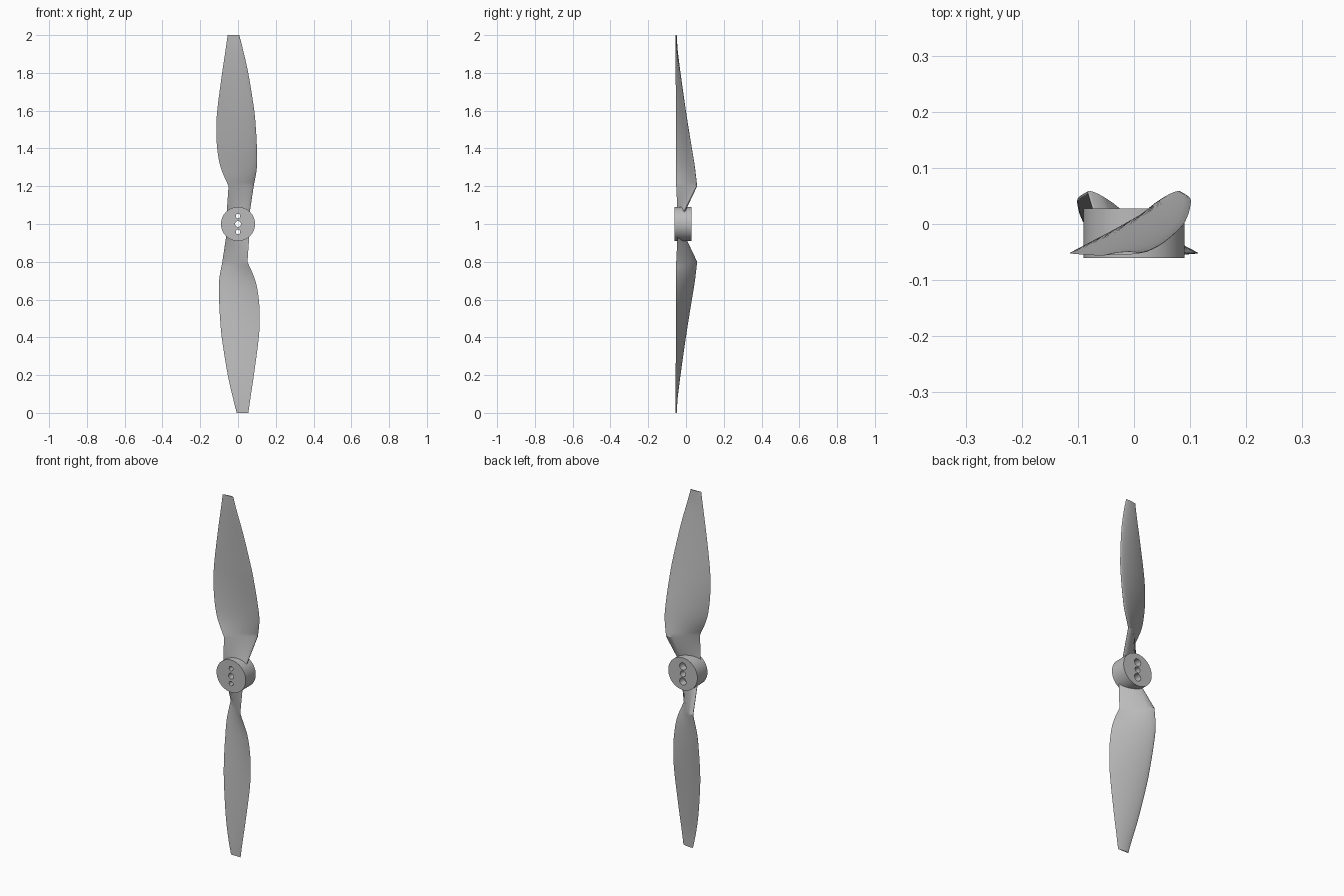
import bpy, bmesh, math
from mathutils import Vector, Matrix

if "Cube" in bpy.data.objects:
    bpy.data.objects.remove(bpy.data.objects["Cube"], do_unlink=True)

grey = bpy.data.materials.new("light grey")
grey.use_nodes = True
grey.diffuse_color = (0.5, 0.5, 0.5, 1)
grey.node_tree.nodes["Principled BSDF"].inputs["Base Color"].default_value = (0.5, 0.5, 0.5, 1)

HUB_Z = 1.0
SIDE = 14          # points along each side of the section
STEPS = 5          # rings between stations

# Blade stations: height, trailing x, trailing y, leading x, leading y, thickness
ROOT = (1.06, -0.06, -0.045, 0.062, -0.012, 0.02)
STATIONS = [
    (1.2, -0.05, -0.052, 0.083, 0.058, 0.018),
    (1.3, -0.092, -0.052, 0.1, 0.046, 0.016),
    (1.4, -0.11, -0.052, 0.1, 0.03, 0.015),
    (1.5, -0.115, -0.052, 0.095, 0.013, 0.014),
    (1.6, -0.11, -0.053, 0.086, -0.003, 0.013),
    (1.8, -0.084, -0.055, 0.054, -0.032, 0.01),
    (1.92, -0.066, -0.056, 0.027, -0.047, 0.007),
    (2.0, -0.055, -0.056, 0.007, -0.052, 0.005),
]


def slope(i, k):
    a, b = STATIONS[max(i - 1, 0)], STATIONS[min(i + 1, len(STATIONS) - 1)]
    return (b[k] - a[k]) / (b[0] - a[0])


def smooth_stations():
    rings = []
    for i in range(len(STATIONS) - 1):
        a, b = STATIONS[i], STATIONS[i + 1]
        h = b[0] - a[0]
        for s in range(STEPS):
            t = s / STEPS
            ring = [a[0] + h * t]
            for k in range(1, 6):
                ring.append((2*t**3 - 3*t**2 + 1) * a[k] + (3*t**2 - 2*t**3) * b[k]
                            + (t**3 - 2*t**2 + t) * h * slope(i, k)
                            + (t**3 - t**2) * h * slope(i + 1, k))
            rings.append(ring)
    return rings + [STATIONS[-1]]


def section(ring):
    # Cambered foil: round leading edge, thin trailing edge
    z, tx, ty, lx, ly, thick = ring
    lead, trail = Vector((lx, ly)), Vector((tx, ty))
    chord = trail - lead
    normal = Vector((chord.y, -chord.x)).normalized()
    points = []
    for j in range(2 * SIDE):
        a = math.pi * j / SIDE
        u = (1 + math.cos(a)) / 2
        half = thick * (1.48 * math.sqrt(u) - 0.63 * u - 1.76 * u**2 + 1.42 * u**3 - 0.5 * u**4)
        camber = 0.12 * chord.length * u * (1 - u)
        p = lead + chord * u + normal * (camber + math.copysign(half, math.sin(a)))
        points.append((p.x, p.y, z))
    return points


def finish(obj, angle):
    obj.data.materials.clear()
    obj.data.materials.append(grey)
    bpy.ops.object.select_all(action="DESELECT")
    obj.select_set(True)
    bpy.context.view_layer.objects.active = obj
    bpy.ops.object.shade_smooth_by_angle(angle=math.radians(angle))


def make_blade(name, turn):
    bm = bmesh.new()
    stations = smooth_stations()
    rings = [[bm.verts.new(p) for p in section(r)] for r in [ROOT] + stations]
    n = 2 * SIDE
    for lower, upper in zip(rings, rings[1:]):
        for j in range(n):
            k = (j + 1) % n
            bm.faces.new((lower[j], lower[k], upper[k], upper[j]))
    bm.faces.new(rings[0])
    bm.faces.new(rings[-1])
    # Half turn about the hub axis
    centre = Vector((0, 0, HUB_Z))
    bmesh.ops.rotate(bm, verts=bm.verts, cent=centre, matrix=Matrix.Rotation(turn, 3, "Y"))
    bmesh.ops.recalc_face_normals(bm, faces=bm.faces)
    mesh = bpy.data.meshes.new(name)
    bm.to_mesh(mesh)
    bm.free()
    obj = bpy.data.objects.new(name, mesh)
    bpy.context.collection.objects.link(obj)
    finish(obj, 25)


def cylinder(name, radius, y0, y1, z, sides):
    bpy.ops.mesh.primitive_cylinder_add(vertices=sides, radius=radius, depth=y1 - y0,
                                        location=(0, (y0 + y1) / 2, z),
                                        rotation=(math.pi / 2, 0, 0))
    obj = bpy.context.object
    obj.name = name
    return obj


make_blade("upper_blade", 0)
make_blade("lower_blade", math.pi)

# Hub with a shaft hole and two counterbored screw holes
hub = cylinder("hub", 0.09, -0.061, 0.028, HUB_Z, 96)
cutters = [cylinder("shaft_hole_cutter", 0.016, -0.1, 0.1, HUB_Z, 32)]
for label, dz in (("upper", 0.042), ("lower", -0.042)):
    cutters.append(cylinder(label + "_screw_cutter", 0.012, -0.1, 0.1, HUB_Z + dz, 32))
    cutters.append(cylinder(label + "_counterbore_cutter", 0.02, -0.01, 0.1, HUB_Z + dz, 32))
for cutter in cutters:
    mod = hub.modifiers.new(cutter.name, "BOOLEAN")
    mod.operation = "DIFFERENCE"
    mod.solver = "EXACT"
    mod.object = cutter
bpy.context.view_layer.objects.active = hub
for mod in list(hub.modifiers):
    bpy.ops.object.modifier_apply(modifier=mod.name)
for cutter in cutters:
    bpy.data.objects.remove(cutter, do_unlink=True)
finish(hub, 30)
